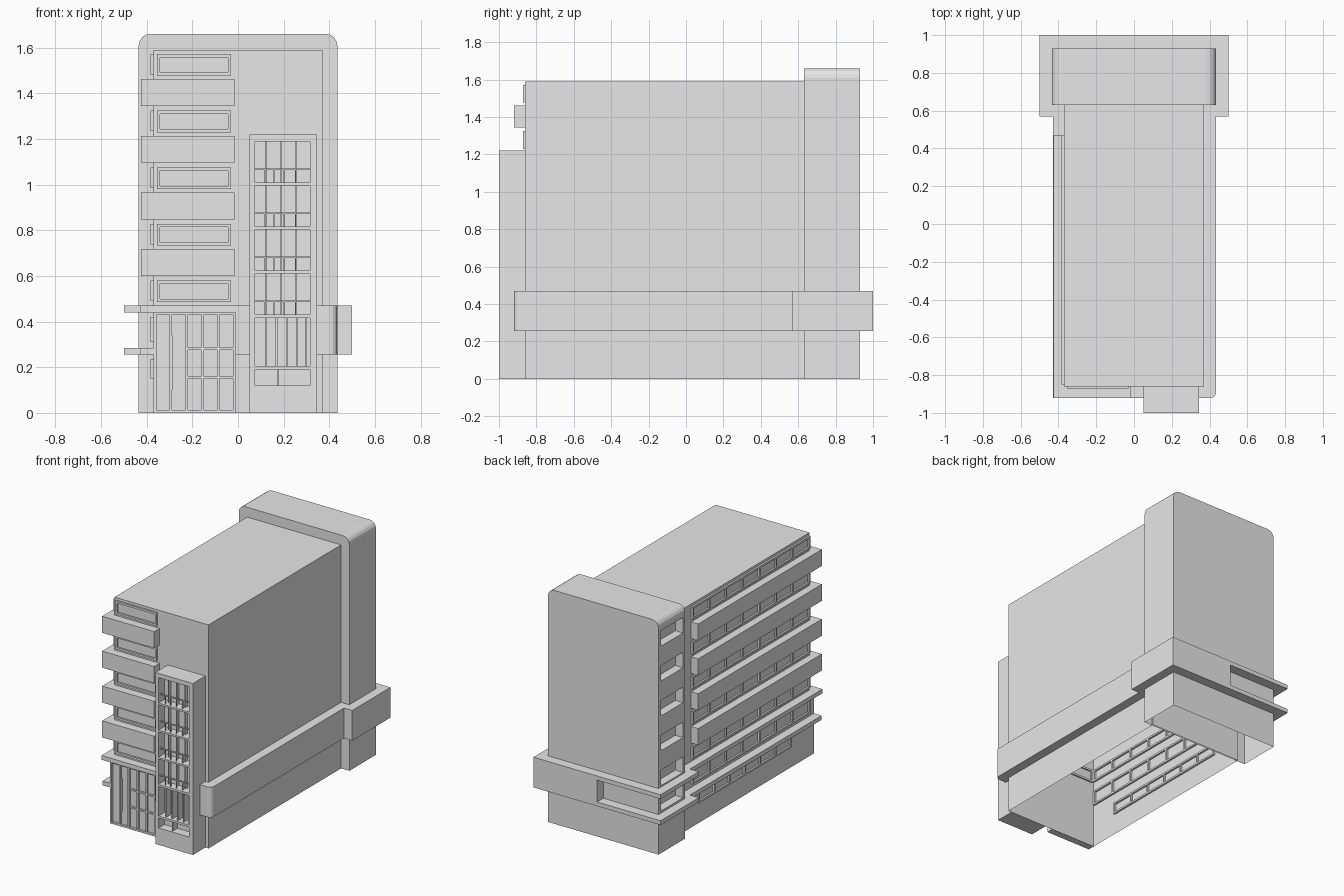
import bpy, bmesh, math

old = bpy.data.objects.get("Cube")
if old:
    bpy.data.objects.remove(old)

mat = bpy.data.materials.new("pale_grey")
mat.use_nodes = True
GREY = (0.8, 0.8, 0.8, 1)
mat.diffuse_color = GREY
mat.node_tree.nodes["Principled BSDF"].inputs["Base Color"].default_value = GREY


def finish(name, bm):
    bmesh.ops.recalc_face_normals(bm, faces=bm.faces)
    mesh = bpy.data.meshes.new(name)
    bm.to_mesh(mesh)
    bm.free()
    mesh.materials.append(mat)
    obj = bpy.data.objects.new(name, mesh)
    bpy.context.scene.collection.objects.link(obj)
    return obj


def add_box(bm, x, y, z):
    """Box from three (low, high) ranges."""
    verts = bmesh.ops.create_cube(bm, size=1)["verts"]
    for v in verts:
        for i, (a, b) in enumerate((x, y, z)):
            v.co[i] = a if v.co[i] < 0 else b


def boxes(name, items):
    bm = bmesh.new()
    for item in items:
        add_box(bm, *item)
    return finish(name, bm)


def extrude(name, points, vector):
    bm = bmesh.new()
    face = bm.faces.new([bm.verts.new(p) for p in points])
    new = bmesh.ops.extrude_face_region(bm, geom=[face], use_keep_orig=True)["geom"]
    bmesh.ops.translate(bm, vec=vector, verts=[g for g in new if isinstance(g, bmesh.types.BMVert)])
    return finish(name, bm)


def open_bottom(obj):
    bm = bmesh.new()
    bm.from_mesh(obj.data)
    low = [f for f in bm.faces if f.calc_center_median().z < 0.001]
    bmesh.ops.delete(bm, geom=low, context="FACES")
    bm.to_mesh(obj.data)
    bm.free()


def footprint(points, z):
    return [(x, y, z) for x, y in points]


def arc(cx, cz, r, start, steps=4):
    """Quarter circle of points, counterclockwise from a start angle."""
    return [(cx + r * math.cos(math.radians(start + 90 * i / steps)),
             cz + r * math.sin(math.radians(start + 90 * i / steps))) for i in range(steps + 1)]


FLOORS = [0.49 + 0.248 * i for i in range(5)]
WIN_H = 0.09

# Main hollow body
body = boxes("main_body", [((-0.37, 0.37), (-0.86, 0.64), (0, 1.59))])
open_bottom(body)

# Rear block with rounded shoulders and side recesses
profile = [(-0.435, 0), (0.435, 0)] + arc(0.385, 1.61, 0.05, 0) + arc(-0.385, 1.61, 0.05, 90)
block = extrude("rear_block", [(x, 0.63, z) for x, z in profile], (0, 0.3, 0))
cutter = boxes("recess_cutter", [((-0.5, -0.375), (0.655, 0.905), (z - 0.01, z + 0.1))
                                 for z in [0.31] + FLOORS])
mod = block.modifiers.new("recesses", "BOOLEAN")
mod.operation = "DIFFERENCE"
mod.solver = "EXACT"
mod.object = cutter
bpy.context.view_layer.update()
cut_mesh = bpy.data.meshes.new_from_object(block.evaluated_get(bpy.context.evaluated_depsgraph_get()))
block.modifiers.clear()
block.data = cut_mesh
bpy.data.objects.remove(cutter)
open_bottom(block)

# Solid band around the plain side and half of the rear
band = [(-0.01, -0.92)] + arc(0.405, -0.89, 0.03, -90) + [
    (0.435, 0.57), (0.5, 0.57), (0.5, 1), (0, 1), (0, 0.93), (0.435, 0.93),
    (0.435, 0.63), (0.37, 0.63), (0.37, -0.86), (-0.01, -0.86)]
extrude("solid_band", footprint(band, 0.255), (0, 0, 0.215))

# Open half of the band: two thin slabs
shared = [(0, 0.93), (0, 1), (-0.5, 1), (-0.5, 0.57), (-0.43, 0.57)]
inner = [(-0.37, 0.63), (-0.435, 0.63), (-0.435, 0.93)]
upper = shared + [(-0.43, -0.92), (-0.01, -0.92), (-0.01, -0.86), (-0.37, -0.86)] + inner
lower = shared + [(-0.43, -0.91), (-0.37, -0.91)] + inner
extrude("upper_slab", footprint(upper, 0.44), (0, 0, 0.03))
extrude("lower_slab", footprint(lower, 0.255), (0, 0, 0.03))

# Wraparound balconies
for z in FLOORS[:4]:
    z0, z1 = z + 0.11, z + 0.228
    corner = [(-0.425, 0.47), (-0.425, -0.92), (-0.015, -0.92),
              (-0.015, -0.86), (-0.37, -0.86), (-0.37, 0.47)]
    extrude("balcony", footprint(corner, z0), (0, 0, z1 - z0))


def bars(lo, hi, z0, z1, count, t):
    """Frame bars as (along, height) ranges with evenly spaced dividers."""
    out = [((lo, hi), (z0, z0 + t)), ((lo, hi), (z1 - t, z1))]
    for i in range(count + 1):
        c = lo + (hi - lo - t) * i / count
        out.append(((c, c + t), (z0 + t, z1 - t)))
    return out


# Side window rows, frames showing on both sides of the wall
rows = [(z, z + WIN_H, -0.85, 0.47, 7) for z in FLOORS]
rows += [(0.31, 0.42, -0.85, 0.47, 7), (0.15, 0.235, -0.64, 0.40, 6)]
for z0, z1, lo, hi, n in rows:
    boxes("side_window_frame", [((-0.383, -0.357), a, h) for a, h in bars(lo, hi, z0, z1, n, 0.013)])

# Front windows
for z in FLOORS:
    frame = [(a, (-0.872, -0.85), h) for a, h in bars(-0.355, -0.03, z - 0.005, z + WIN_H, 1, 0.014)]
    boxes("front_window_frame", frame)

# Entrance with framed glazing
boxes("entrance_glazing", [((-0.37, -0.01), (-0.895, -0.86), (0, 0.44))])
cols = [-0.37 + 0.0695 * i for i in range(6)]
posts = [((x, x + 0.012), (-0.91, -0.89), (0, 0.44)) for x in cols]
rails = [((-0.37, -0.01), (-0.91, -0.89), h) for h in ((0, 0.012), (0.43, 0.44))]
rails += [((cols[2], -0.01), (-0.908, -0.89), (z, z + 0.01)) for z in (0.15, 0.276)]
handle = [((-0.29, -0.284), (-0.915, -0.89), (0.1, 0.34))]
boxes("entrance_frame", posts + rails + handle)

# Stair tower shell
TX = (0.05, 0.345)
OPEN_X = (0.075, 0.315)
openings = [(0.12, 0.19), (0.205, 0.415)] + [(0.43 + 0.193 * i, 0.61 + 0.193 * i) for i in range(4)]
edges = [0] + [z for pair in openings for z in pair] + [1.22]
shell = [((TX[0], OPEN_X[0]), (-1, -0.86), (0, 1.22)),
         ((OPEN_X[1], TX[1]), (-1, -0.86), (0, 1.22)),
         (OPEN_X, (-0.935, -0.86), (0, 1.22))]
shell += [(OPEN_X, (-1, -0.93), (a, b)) for a, b in zip(edges[::2], edges[1::2])]
boxes("stair_tower", shell)

# Stair tower glazing bars and railings
for z0, z1 in openings[2:]:
    mullions = [((x, x + 0.007), (-0.96, -0.93), (z0, z1)) for x in (0.12, 0.185, 0.25)]
    rail = [(OPEN_X, (-0.985, -0.975), (z0 + 0.055, z0 + 0.062))]
    rail += [((x, x + 0.005), (-0.985, -0.978), (z0, z0 + 0.056)) for x in (0.115, 0.155, 0.2, 0.25)]
    boxes("tower_window_bars", mullions + rail)
fins = [((x, x + 0.008), (-0.985, -0.93), openings[1]) for x in (0.12, 0.165, 0.21, 0.255, 0.295)]
fins.append(((0.17, 0.178), (-0.985, -0.93), openings[0]))
boxes("tower_fins", fins)
